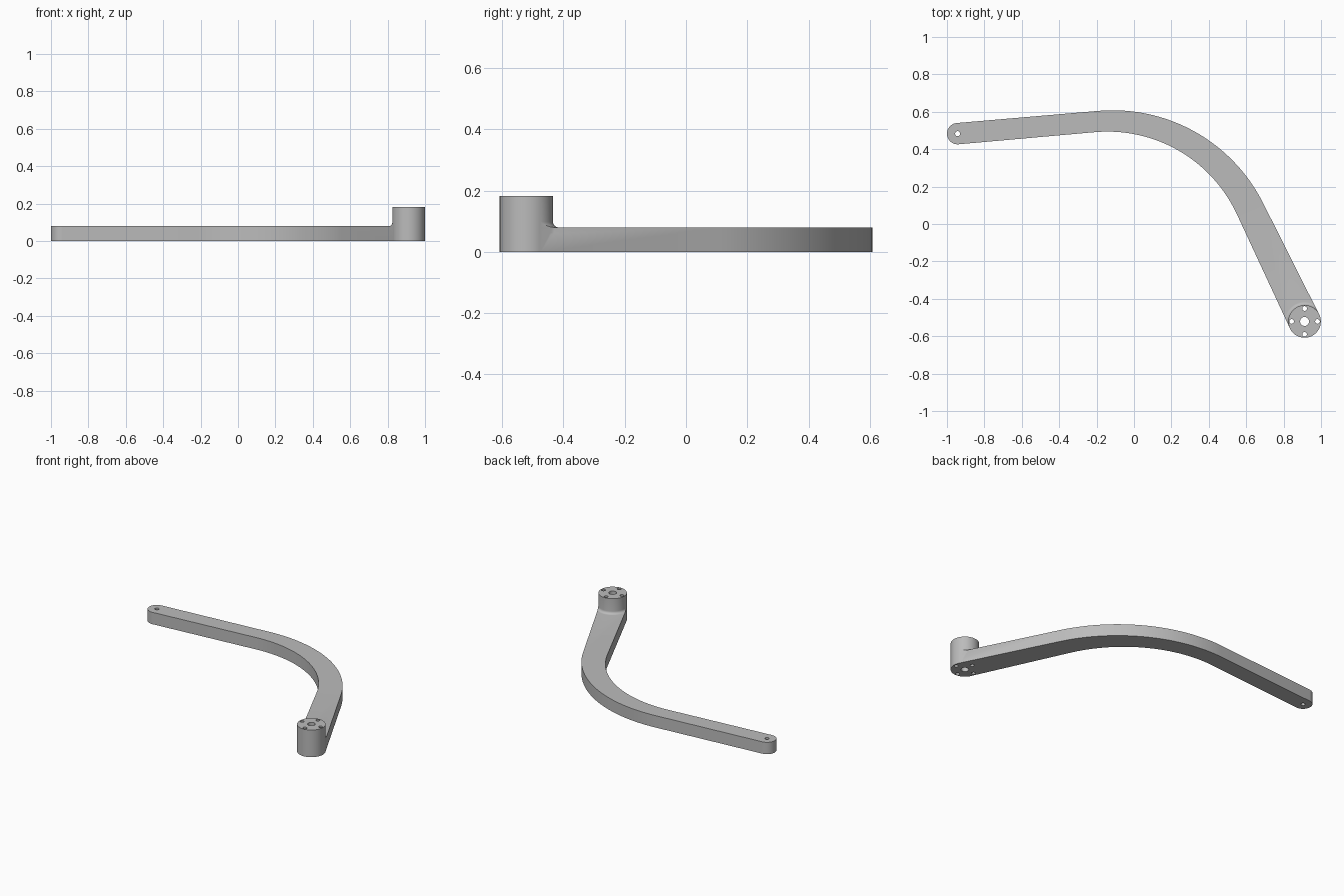
import bpy
import bmesh
from math import cos, sin, pi, radians

if "Cube" in bpy.data.objects:
    bpy.data.objects.remove(bpy.data.objects["Cube"])

BOSS, TIP = (0.912, -0.521), (-0.943, 0.483)
BOSS_R, BOSS_H, ARM_H, FILLET = 0.087, 0.183, 0.08, 0.018

grey = bpy.data.materials.new("plain grey")
grey.use_nodes = True
colour = (0.5, 0.5, 0.5, 1)
grey.diffuse_color = colour
grey.node_tree.nodes["Principled BSDF"].inputs["Base Color"].default_value = colour


def arc(centre, r, start, end, steps):
    angles = [radians(start + (end - start) * i / steps) for i in range(steps + 1)]
    return [(centre[0] + r * cos(a), centre[1] + r * sin(a)) for a in angles]


def circle(centre, r, steps=32):
    return arc(centre, r, 0, 360, steps)[:-1]


def prisms(name, outlines, z0, z1):
    """Closed upright prisms, one for each outline."""
    bm = bmesh.new()
    for pts in outlines:
        face = bm.faces.new([bm.verts.new((x, y, z0)) for x, y in pts])
        top = bmesh.ops.extrude_face_region(bm, geom=[face])["geom"]
        moved = [v for v in top if isinstance(v, bmesh.types.BMVert)]
        bmesh.ops.translate(bm, verts=moved, vec=(0, 0, z1 - z0))
    return to_object(name, bm)


def to_object(name, bm):
    bmesh.ops.recalc_face_normals(bm, faces=bm.faces)
    mesh = bpy.data.meshes.new(name)
    bm.to_mesh(mesh)
    bm.free()
    mesh.materials.append(grey)
    obj = bpy.data.objects.new(name, mesh)
    bpy.context.collection.objects.link(obj)
    return obj


def combine(obj, other, operation):
    """Apply a boolean and drop the helper."""
    mod = obj.modifiers.new(operation, "BOOLEAN")
    mod.operation, mod.object, mod.solver = operation, other, "EXACT"
    bpy.context.view_layer.objects.active = obj
    bpy.ops.object.modifier_apply(modifier=mod.name)
    bpy.data.objects.remove(other)


# Bent, tapering arm: outer bend, boss end, inner bend, rounded tip
outline = (arc((-0.114, -0.292), 0.9, 94.9, 26.6, 40)
           + arc(BOSS, BOSS_R - 0.0005, 26.6, -155.2, 32)
           + arc((-0.142, -0.269), 0.763, 24.8, 95.1, 40)
           + arc(TIP, 0.057, 275.1, 94.9, 24))
arm = prisms("bent_arm", [outline], 0, ARM_H)

# Concave fillet where the boss meets the arm, trimmed to the arm's outline
bm = bmesh.new()
profile = [(BOSS_R - 0.02, ARM_H - 0.02), (BOSS_R + FILLET, ARM_H - 0.02)]
for i in range(7):
    a = pi / 2 * i / 6
    profile.append((BOSS_R + FILLET * (1 - sin(a)), ARM_H + FILLET * (1 - cos(a))))
profile.append((BOSS_R - 0.02, ARM_H + FILLET))
rings = [[bm.verts.new((x, y, z)) for x, y in circle(BOSS, r, 64)] for r, z in profile]
for low, high in zip(rings, rings[1:] + rings[:1]):
    for i in range(64):
        j = (i + 1) % 64
        bm.faces.new((low[i], low[j], high[j], high[i]))
fillet = to_object("fillet", bm)
combine(fillet, prisms("trimmer", [outline], -0.1, 0.3), "INTERSECT")
combine(arm, fillet, "UNION")

# Upright cylindrical boss
combine(arm, prisms("boss", [circle(BOSS, BOSS_R, 64)], 0, BOSS_H), "UNION")

# Through holes: centre bore, four bolt holes, tip pin hole
holes = [circle(BOSS, 0.024), circle(TIP, 0.0135)]
for k in range(4):
    a = k * pi / 2
    holes.append(circle((BOSS[0] + 0.069 * cos(a), BOSS[1] + 0.069 * sin(a)), 0.0125, 24))
combine(arm, prisms("drill", holes, -0.1, 0.3), "DIFFERENCE")

bpy.ops.object.select_all(action="DESELECT")
arm.select_set(True)
bpy.context.view_layer.objects.active = arm
bpy.ops.object.shade_smooth_by_angle(angle=radians(30))
